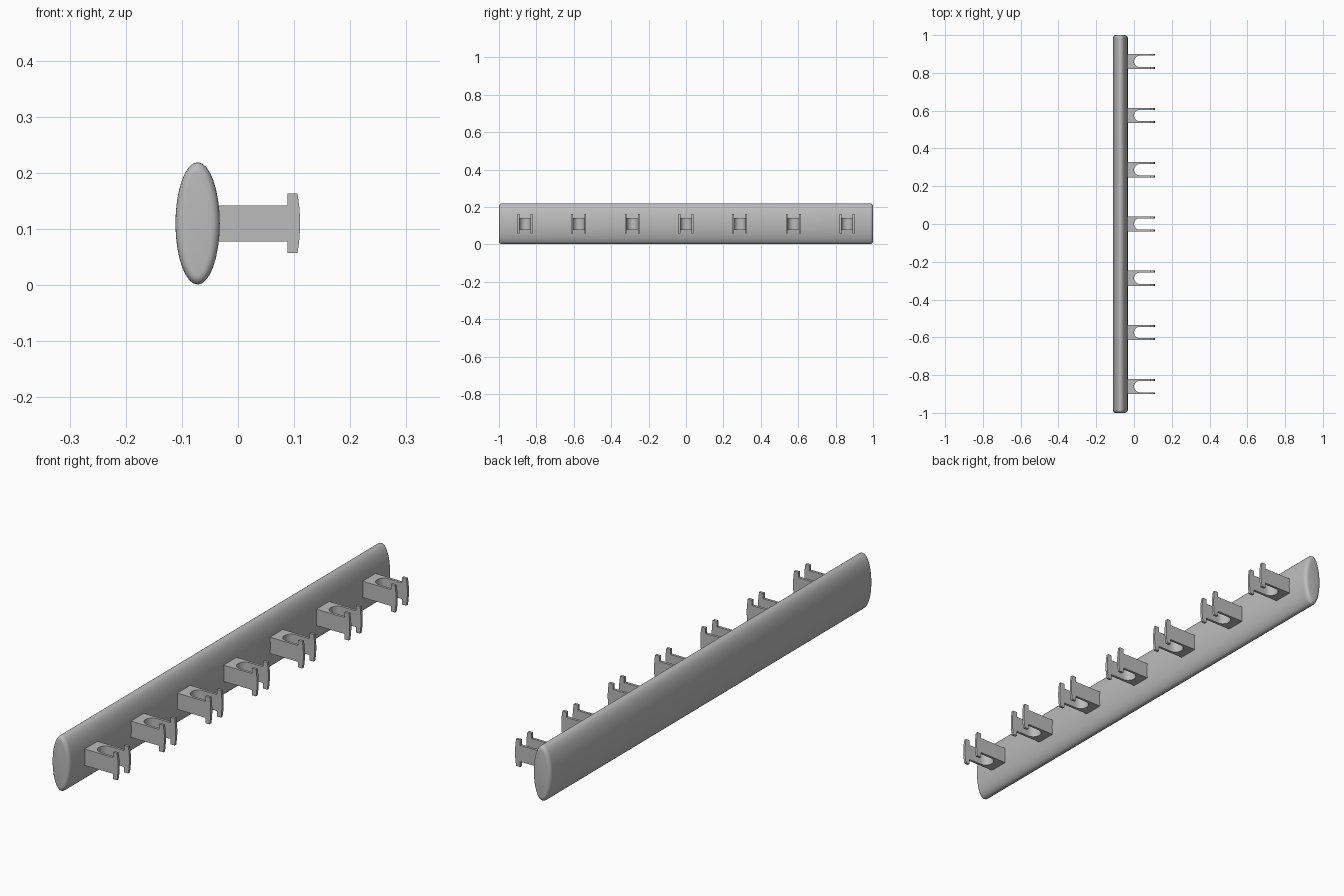
import bpy, bmesh, math
from mathutils import Vector

cube = bpy.data.objects.get("Cube")
if cube:
    bpy.data.objects.remove(cube, do_unlink=True)

grey = bpy.data.materials.new("light grey")
grey.use_nodes = True
colour = (0.5, 0.5, 0.5, 1)
grey.diffuse_color = colour
grey.node_tree.nodes["Principled BSDF"].inputs["Base Color"].default_value = colour

MID_Z = 0.11


def finish(name, bm):
    bmesh.ops.recalc_face_normals(bm, faces=bm.faces)
    mesh = bpy.data.meshes.new(name)
    bm.to_mesh(mesh)
    bm.free()
    mesh.materials.append(grey)
    obj = bpy.data.objects.new(name, mesh)
    bpy.context.collection.objects.link(obj)
    return obj


def prism(name, points, depth):
    """Extrude a closed outline along a vector."""
    bm = bmesh.new()
    face = bm.faces.new([bm.verts.new(p) for p in points])
    new = bmesh.ops.extrude_face_region(bm, geom=[face])["geom"]
    bmesh.ops.translate(bm, vec=Vector(depth),
                        verts=[v for v in new if isinstance(v, bmesh.types.BMVert)])
    return finish(name, bm)


def smooth(obj, angle):
    bpy.ops.object.select_all(action="DESELECT")
    obj.select_set(True)
    bpy.context.view_layer.objects.active = obj
    bpy.ops.object.shade_smooth_by_angle(angle=math.radians(angle))


# Elliptical rail with rounded ends
SIDES, STEPS, ROUND = 32, 5, 0.016
half = []
for i in range(STEPS + 1):
    a = math.pi / 2 * i / STEPS
    half.append((1 - ROUND * (1 - math.sin(a)), ROUND * (1 - math.cos(a))))
sections = [(-y, d) for y, d in reversed(half)] + half
bm = bmesh.new()
rings = []
for y, inset in sections:
    ring = []
    for k in range(SIDES):
        t = 2 * math.pi * k / SIDES
        ring.append(bm.verts.new((-0.072 + (0.0395 - inset) * math.cos(t), y,
                                  MID_Z + (0.109 - inset) * math.sin(t))))
    rings.append(ring)
for r, s in zip(rings, rings[1:]):
    for k in range(SIDES):
        n = (k + 1) % SIDES
        bm.faces.new((r[k], r[n], s[n], s[k]))
bm.faces.new(rings[0])
bm.faces.new(rings[-1])
smooth(finish("rail", bm), 40)

# Hooks: T-shaped side outline with a bowed outer face
COUNT, FIRST, STEP, HALF_W = 7, -0.861, 0.287, 0.04
upper = [(-0.05, 0.032), (0.088, 0.032), (0.088, 0.053), (0.106, 0.053),
         (0.109, 0.032), (0.1105, 0.011)]
outline = upper + [(x, -z) for x, z in reversed(upper)]
hooks = prism("hooks", [(x, FIRST - HALF_W, MID_Z + z) for x, z in outline],
              (0, 2 * HALF_W, 0))

# Round-ended slot that splits each hook into two prongs
SLOT = 0.03
arc = [(SLOT - SLOT * math.sin(math.pi * i / 16), SLOT * math.cos(math.pi * i / 16))
       for i in range(17)]
slot = [(0.15, SLOT)] + arc + [(0.15, -SLOT)]
cutter = prism("slot_cutter", [(x, FIRST + y, 0) for x, y in slot], (0, 0, 0.25))
smooth(cutter, 30)
cutter.hide_render = True
cutter.hide_set(True)

cut = hooks.modifiers.new("slot", "BOOLEAN")
cut.operation = "DIFFERENCE"
cut.solver = "EXACT"
cut.object = cutter
row = hooks.modifiers.new("row", "ARRAY")
row.count = COUNT
row.use_relative_offset = False
row.use_constant_offset = True
row.constant_offset_displace = (0, STEP, 0)
